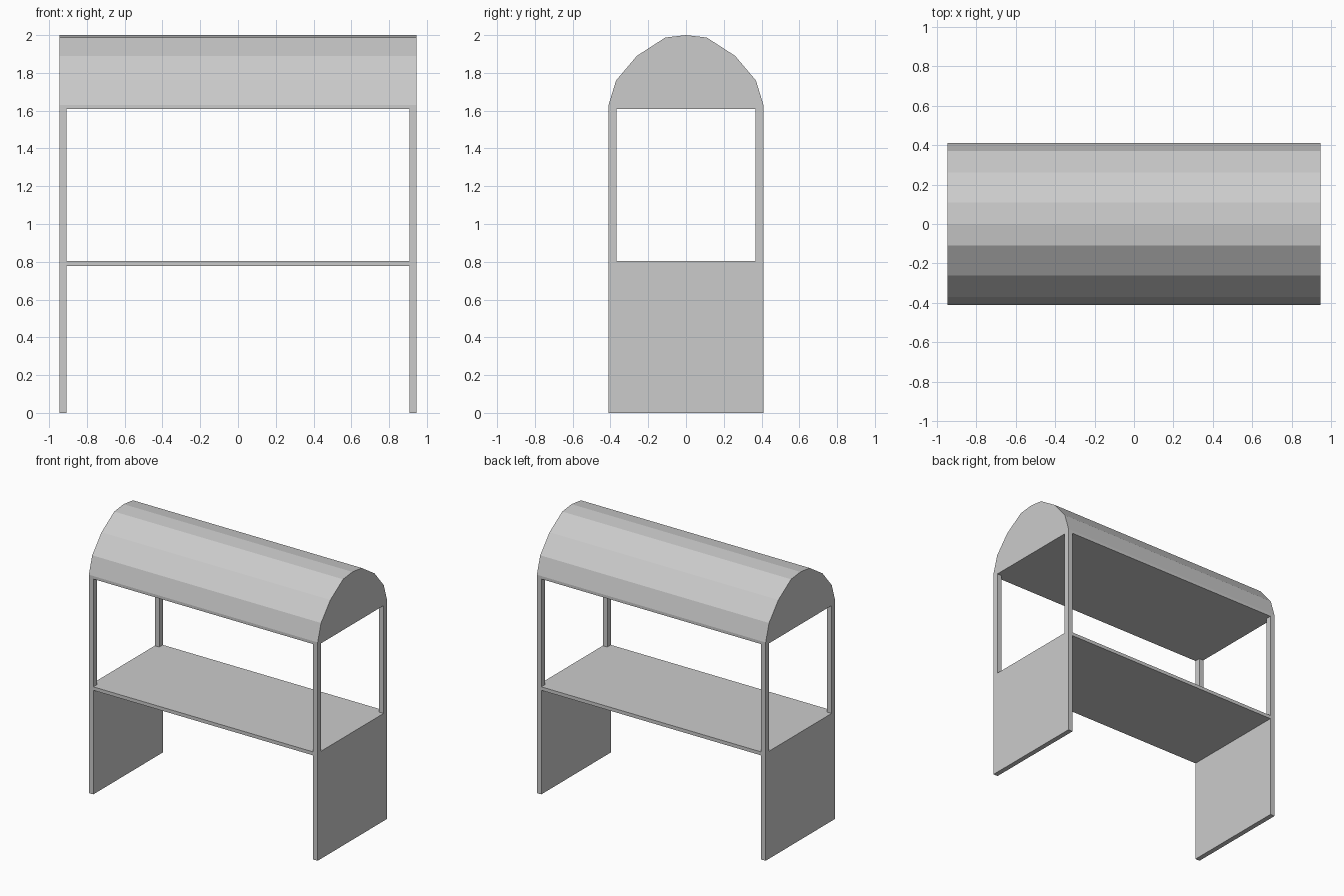
import bpy, bmesh

if "Cube" in bpy.data.objects:
    bpy.data.objects.remove(bpy.data.objects["Cube"])


def extrude_profile(name, points, x0, x1):
    """Extrude a closed (y, z) profile along x from x0 to x1."""
    bm = bmesh.new()
    face = bm.faces.new([bm.verts.new((x0, y, z)) for y, z in points])
    geom = bmesh.ops.extrude_face_region(bm, geom=[face])["geom"]
    verts = [g for g in geom if isinstance(g, bmesh.types.BMVert)]
    bmesh.ops.translate(bm, verts=verts, vec=(x1 - x0, 0, 0))
    bmesh.ops.recalc_face_normals(bm, faces=bm.faces)
    mesh = bpy.data.meshes.new(name)
    bm.to_mesh(mesh)
    bm.free()
    obj = bpy.data.objects.new(name, mesh)
    bpy.context.collection.objects.link(obj)
    return obj


def symmetric(half):
    """Mirror a half profile across y = 0, skipping points on the axis."""
    return half + [(-y, z) for y, z in reversed(half) if y > 0]


LENGTH, INNER_X = 0.945, 0.908   # outer and inner half length
DEPTH, INNER_Y = 0.41, 0.368     # outer and inner half depth
SHELF, EAVES = 0.803, 1.608      # counter top and roof underside

# Faceted barrel roof, closed underneath
extrude_profile("barrel_roof", symmetric([
    (DEPTH, EAVES), (DEPTH, 1.63), (0.37, 1.76),
    (0.26, 1.89), (0.11, 1.987), (0, 2.0)]), -LENGTH, LENGTH)

# End frames: solid lower panel with two corner posts above
end_half = [(DEPTH, 0), (DEPTH, EAVES), (INNER_Y, EAVES), (INNER_Y, SHELF)]
for side, name in ((-1, "left_end_frame"), (1, "right_end_frame")):
    extrude_profile(name, symmetric(end_half), side * INNER_X, side * LENGTH)

# Counter shelf spanning the end frames
extrude_profile("counter_shelf", symmetric([(DEPTH, 0.777), (DEPTH, SHELF)]),
                -INNER_X, INNER_X)
